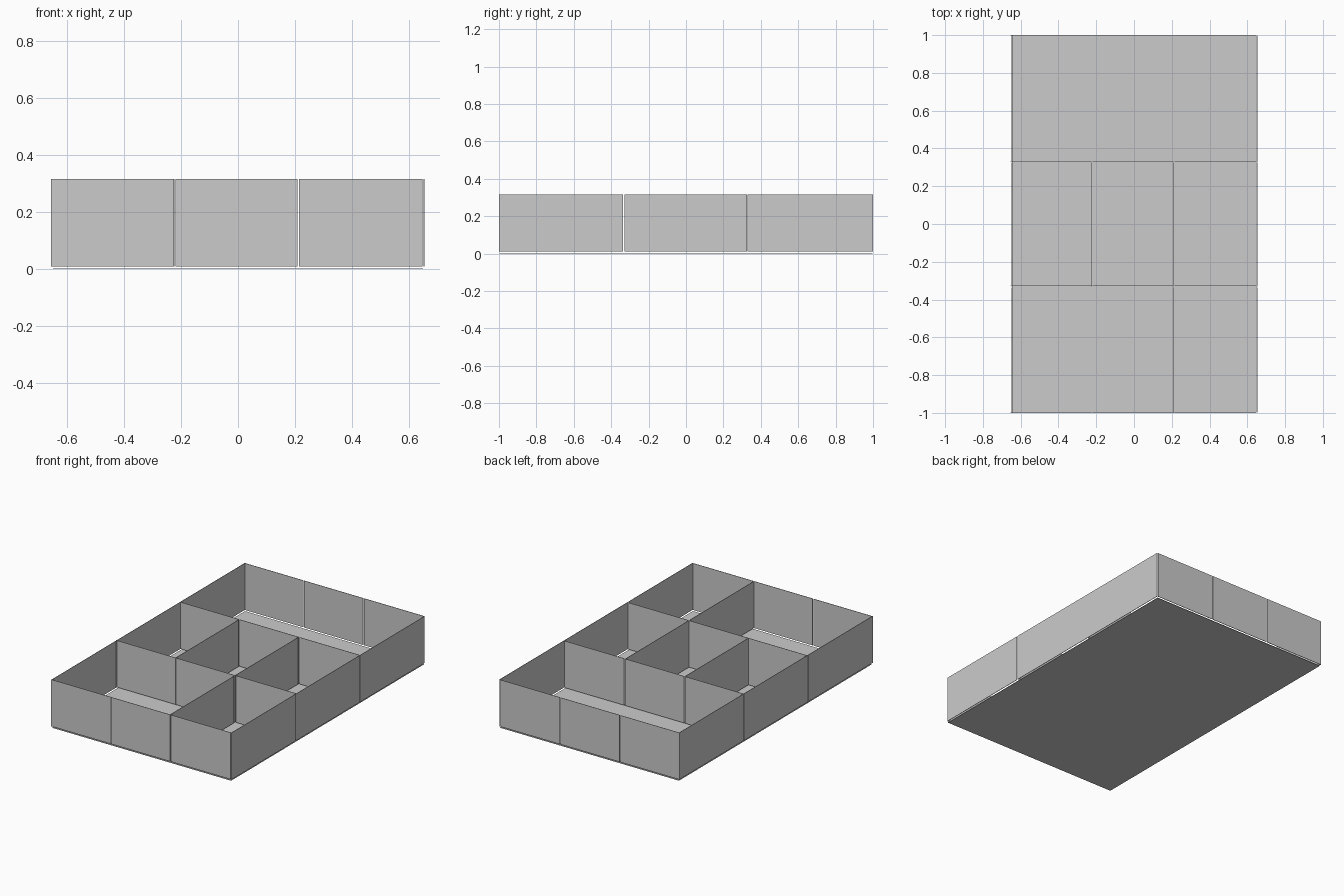
import bpy

if "Cube" in bpy.data.objects:
    bpy.data.objects.remove(bpy.data.objects["Cube"])

Z0, Z1, T = 0.010, 0.316, 0.003   # wall bottom, wall top, panel thickness


def box(name, x0, x1, y0, y1, z0, z1):
    bpy.ops.mesh.primitive_cube_add(size=1, location=((x0 + x1) / 2, (y0 + y1) / 2, (z0 + z1) / 2))
    ob = bpy.context.object
    ob.name = name
    ob.scale = (x1 - x0, y1 - y0, z1 - z0)
    bpy.ops.object.transform_apply(location=False, rotation=False, scale=True)
    return ob


# Panel spans along each axis, with a narrow joint between neighbours
XS = [(-0.654, -0.225), (-0.219, 0.208), (0.214, 0.646)]
YS = [(-0.999, -0.337), (-0.330, 0.325), (0.328, 0.999)]


def wall_x(name, y, cells):
    for i in cells:
        box(f"{name}_{i + 1}", *XS[i], y - T / 2, y + T / 2, Z0, Z1)


def wall_y(name, x, cells):
    for i in cells:
        box(f"{name}_{i + 1}", x - T / 2, x + T / 2, *YS[i], Z0, Z1)


# Floor slab, slightly below the walls
box("floor", -0.647, 0.648, -0.997, 0.997, 0, 0.003)

# Outer walls
wall_x("front_wall", -0.9985, range(3))
wall_x("back_wall", 0.9985, range(3))
wall_y("left_wall", -0.650, range(3))
wall_y("right_wall", 0.6515, range(3))

# Inner partitions
wall_x("front_partition", -0.326, range(3))
wall_x("back_partition", 0.332, range(3))
wall_y("left_partition", -0.224, [1])
wall_y("right_partition", 0.207, [0, 1])
